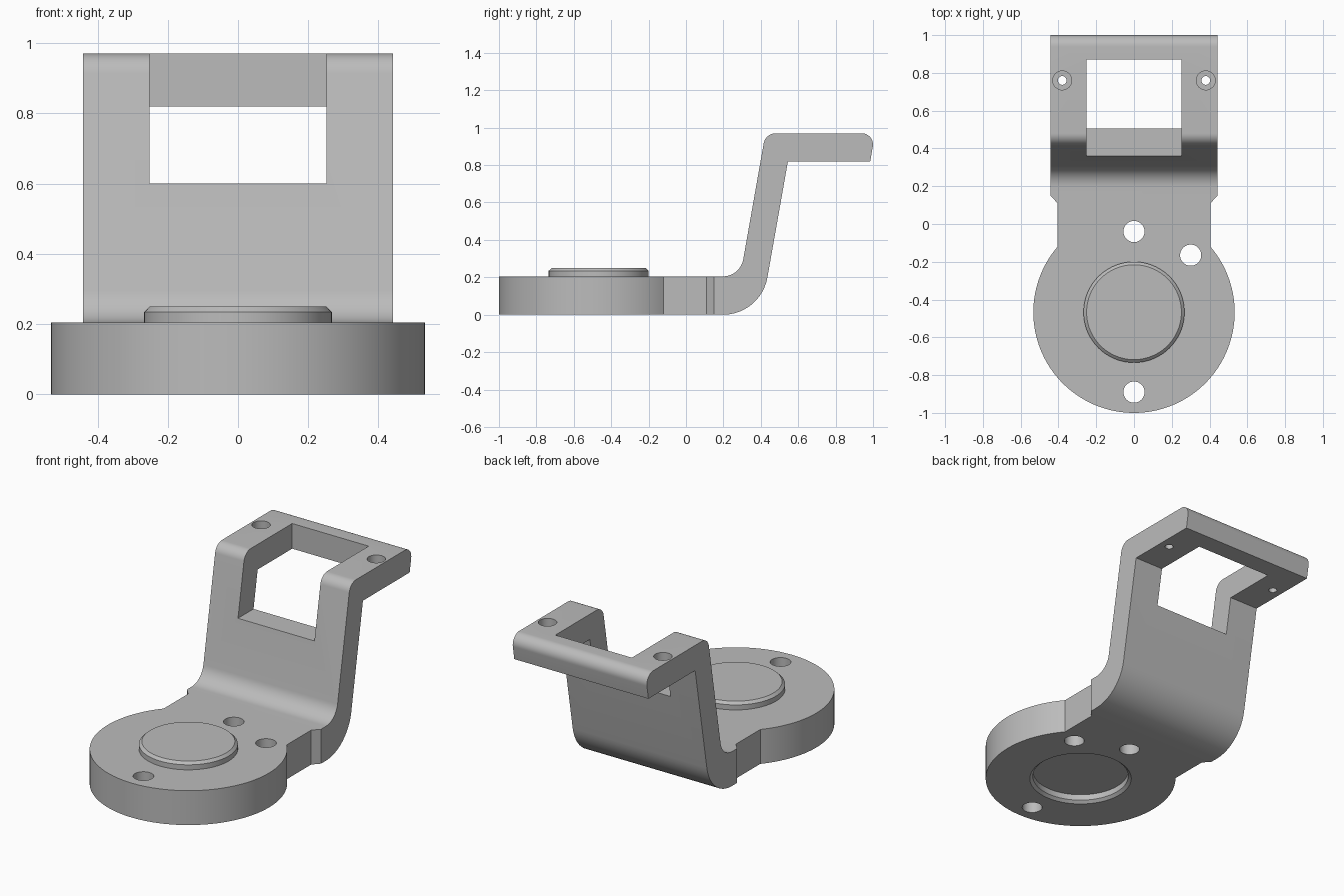
import bpy, bmesh, math
from mathutils import Vector

cube = bpy.data.objects.get("Cube")
if cube:
    bpy.data.objects.remove(cube, do_unlink=True)

grey = bpy.data.materials.new("plain_grey")
grey.use_nodes = True
colour = (0.5, 0.5, 0.5, 1)
grey.diffuse_color = colour
grey.node_tree.nodes["Principled BSDF"].inputs["Base Color"].default_value = colour


def finish(name, bm):
    bmesh.ops.recalc_face_normals(bm, faces=bm.faces)
    mesh = bpy.data.meshes.new(name)
    bm.to_mesh(mesh)
    bm.free()
    mesh.materials.append(grey)
    ob = bpy.data.objects.new(name, mesh)
    bpy.context.collection.objects.link(ob)
    return ob


def prism(name, points, sweep):
    """Extrude a closed outline of 3D points along a vector."""
    bm = bmesh.new()
    face = bm.faces.new([bm.verts.new(p) for p in points])
    out = bmesh.ops.extrude_face_region(bm, geom=[face], use_keep_orig=True)
    moved = [v for v in out["geom"] if isinstance(v, bmesh.types.BMVert)]
    bmesh.ops.translate(bm, verts=moved, vec=sweep)
    return finish(name, bm)


def lathe(name, x, y, levels, sides=48):
    """Stack of rings given as (radius, height), capped at both ends."""
    bm = bmesh.new()
    turns = [2 * math.pi * i / sides for i in range(sides)]
    rings = [[bm.verts.new((x + r * math.cos(a), y + r * math.sin(a), z)) for a in turns]
             for r, z in levels]
    for low, high in zip(rings, rings[1:]):
        for i in range(sides):
            j = (i + 1) % sides
            bm.faces.new((low[i], low[j], high[j], high[i]))
    bm.faces.new(rings[0])
    bm.faces.new(rings[-1])
    return finish(name, bm)


def fillet(before, corner, after, radius, steps=12):
    """Points of an arc rounding one corner of a 2D outline."""
    before, corner, after = Vector(before), Vector(corner), Vector(after)
    u, v = (before - corner).normalized(), (after - corner).normalized()
    half = u.angle(v) / 2
    centre = corner + (u + v).normalized() * (radius / math.sin(half))
    reach = radius / math.tan(half)
    start, end = corner + u * reach - centre, corner + v * reach - centre
    total = start.angle(end)
    return [centre + (start * math.sin(total * (1 - i / steps))
                      + end * math.sin(total * i / steps)) / math.sin(total)
            for i in range(steps + 1)]


def combine(target, tool, operation):
    mod = target.modifiers.new("cut", "BOOLEAN")
    mod.operation, mod.object, mod.solver = operation, tool, "EXACT"
    with bpy.context.temp_override(object=target, active_object=target):
        bpy.ops.object.modifier_apply(modifier=mod.name)
    bpy.data.objects.remove(tool, do_unlink=True)


# Side profile of the bent strap: (y, z, corner radius)
profile = [(-1.1, 0, 0), (0.4, 0, 0.24), (0.545, 0.82, 0), (0.985, 0.82, 0),
           (1.011, 0.97, 0.06), (0.425, 0.97, 0.065), (0.29, 0.205, 0.11), (-1.1, 0.205, 0)]
side = []
for i, (y, z, r) in enumerate(profile):
    nxt = profile[(i + 1) % len(profile)]
    side += fillet(profile[i - 1][:2], (y, z), nxt[:2], r) if r else [Vector((y, z))]
bracket = prism("bracket", [(-0.7, p.x, p.y) for p in side], (1.4, 0, 0))

# Plan outline: round base, narrow neck, chamfered shoulders, wide arm
disc_y, disc_r, neck = -0.467, 0.533, 0.405
arm = [(neck, 0.11), (0.442, 0.15), (0.442, 1.2)]
join = math.acos(neck / disc_r)
sweep = math.pi + 2 * join
plan = [(disc_r * math.cos(math.pi - join + sweep * i / 96),
         disc_y + disc_r * math.sin(math.pi - join + sweep * i / 96)) for i in range(97)]
plan += arm + [(-x, y) for x, y in reversed(arm)]
combine(bracket, prism("plan", [(x, y, -0.5) for x, y in plan], (0, 0, 2)), "INTERSECT")

# Window through the sloped wall and the top shelf
w = 0.252
window = prism("window", [(-w, 0.2, 0.6), (w, 0.2, 0.6), (w, 0.87, 0.6), (-w, 0.87, 0.6)], (0, 0, 1))
combine(bracket, window, "DIFFERENCE")

# Base holes, stepped screw holes and the recess underneath
for x, y in ((0, -0.04), (0.3, -0.165), (0, -0.89)):
    combine(bracket, lathe("hole", x, y, [(0.056, -0.1), (0.056, 0.4)]), "DIFFERENCE")
for x in (-0.38, 0.38):
    steps = [(0.023, 0.7), (0.023, 0.89), (0.05, 0.89), (0.05, 1.1)]
    combine(bracket, lathe("screw_hole", x, 0.76, steps), "DIFFERENCE")
recess = [(0.285, -0.05), (0.285, 0), (0.268, 0.015), (0.268, 0.05)]
combine(bracket, lathe("recess", 0, disc_y, recess, 96), "DIFFERENCE")

# Raised round boss with chamfered rim
boss = lathe("boss", 0, disc_y, [(0.267, 0.19), (0.267, 0.235), (0.251, 0.25)], 96)

for ob in (bracket, boss):
    bpy.ops.object.select_all(action="DESELECT")
    ob.select_set(True)
    bpy.context.view_layer.objects.active = ob
    bpy.ops.object.shade_smooth_by_angle(angle=math.radians(25))
